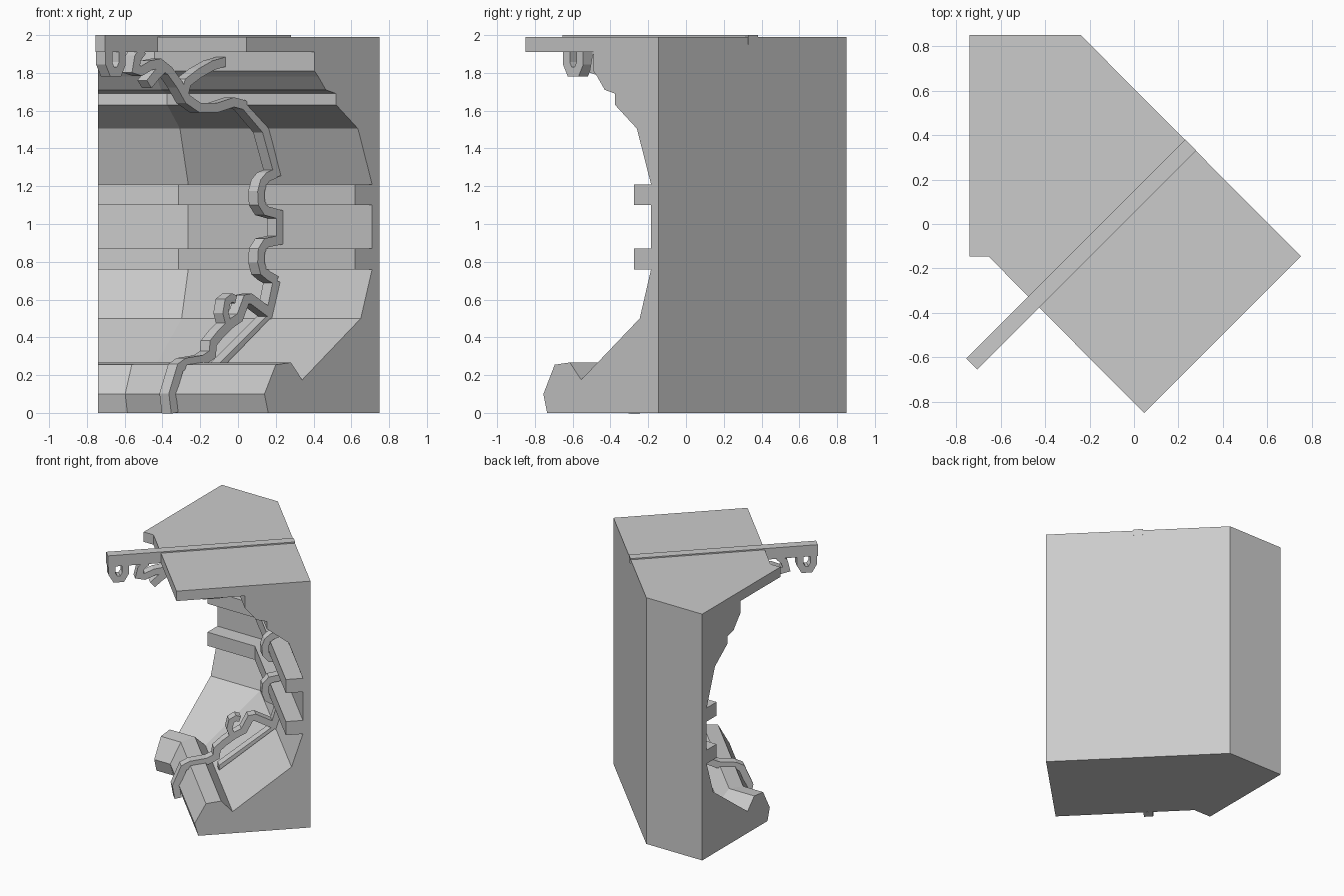
import bpy, bmesh, math
from mathutils import Vector

if "Cube" in bpy.data.objects:
    bpy.data.objects.remove(bpy.data.objects["Cube"])

R2 = math.sqrt(2)


def finish(name, bm):
    bmesh.ops.recalc_face_normals(bm, faces=bm.faces)
    me = bpy.data.meshes.new(name)
    bm.to_mesh(me)
    bm.free()
    ob = bpy.data.objects.new(name, me)
    bpy.context.collection.objects.link(ob)
    return ob


def loft(bm, rings):
    """Join closed rings into a capped solid."""
    vs = [[bm.verts.new(p) for p in ring] for ring in rings]
    n = len(vs[0])
    for a, b in zip(vs, vs[1:]):
        for i in range(n):
            j = (i + 1) % n
            bm.faces.new((a[i], a[j], b[j], b[i]))
    bm.faces.new(vs[0])
    bm.faces.new(vs[-1][::-1])


# Moulded wall: profile (x at the right end, z) swept round a mitred bend
profile = [(.75, 0), (.16, 0), (.14, .10), (.20, .255), (.28, .267), (.34, .175),
           (.65, .50), (.71, .76), (.62, .76), (.62, .87), (.71, .87),
           (.71, 1.10), (.62, 1.10), (.62, 1.21), (.71, 1.21), (.635, 1.505),
           (.52, 1.63), (.52, 1.69), (.465, 1.71), (.425, 1.78), (.405, 1.81),
           (.405, 1.91), (.045, 1.91), (.045, 1.99), (.75, 1.99)]
depth = [((.75 - x) * R2, z) for x, z in profile]
t = math.tan(math.radians(22.5))
bm = bmesh.new()
loft(bm, [[(-.74, .85 - d, z) for d, z in depth],
          [(-.24 - t * d, .85 - d, z) for d, z in depth],
          [(.75 - d / R2, -.145 - d / R2, z) for d, z in depth]])
finish("moulded_wall", bm)


# Rib parts lie in the diagonal plane: given as (x, z) on its right side
def plate(bm, pts):
    loft(bm, [[(x, x + .05, z) for x, z in pts],
              [(x - .05, x + .10, z) for x, z in pts]])


def ribbon(name, pts, width=.05):
    """Flat band of constant width along a path."""
    p = [Vector((x * R2, z)) for x, z in pts]
    left, right = [], []
    for i, c in enumerate(p):
        a = (c - p[i - 1]).normalized() if i else (p[1] - c).normalized()
        b = (p[i + 1] - c).normalized() if i < len(p) - 1 else a
        m = (a + b).normalized()
        nrm = Vector((-m.y, m.x))
        k = width / 2 / max(.6, m.dot(a))
        left.append(c + nrm * k)
        right.append(c - nrm * k)
    bm = bmesh.new()
    plate(bm, [(v.x / R2, v.y) for v in left + right[::-1]])
    finish(name, bm)


# Top bar running over the lip
bm = bmesh.new()
plate(bm, [(.28, 1.95), (-.42, 1.95), (-.42, 1.91), (-.705, 1.91),
           (-.705, 2.0), (.28, 2.0)])
finish("rib_top_bar", bm)

# Band hugging the base, then the scroll standing off the slope
ribbon("rib_base_scroll", [
    (-.335, 0), (-.347, .10), (-.305, .24), (-.27, .265), (-.18, .28),
    (-.135, .31), (-.13, .37), (-.09, .42), (-.04, .47), (.01, .505),
    (.045, .60), (.07, .605), (.17, .53), (.205, .70)], .052)
ribbon("rib_lower_curl", [
    (-.05, .47), (-.065, .53), (-.055, .59), (-.03, .61), (-.01, .60)], .042)
bm = bmesh.new()
plate(bm, [(-.12, .20), (-.12, .24), (.15, .51), (.19, .52)])
finish("rib_slope_strip", bm)

# Band around the two projecting wall mouldings
ribbon("rib_middle", [
    (.208, .70), (.165, .725), (.135, .75), (.122, .80), (.125, .86),
    (.15, .90), (.222, .915), (.222, 1.05), (.15, 1.07), (.125, 1.11),
    (.122, 1.17), (.135, 1.22), (.16, 1.25), (.206, 1.27)], .05)

# Upper band leaving the wall and curling beneath the ceiling
ribbon("rib_upper_band", [
    (.21, 1.25), (.205, 1.28), (.145, 1.50), (.035, 1.63), (-.02, 1.645),
    (-.11, 1.615), (-.20, 1.615), (-.265, 1.66), (-.31, 1.74), (-.36, 1.81),
    (-.41, 1.85), (-.46, 1.84), (-.51, 1.81), (-.54, 1.82), (-.53, 1.88),
    (-.50, 1.92)], .05)
ribbon("rib_upper_branch", [
    (-.28, 1.69), (-.265, 1.75), (-.20, 1.80), (-.13, 1.84), (-.06, 1.86)], .05)
ribbon("rib_upper_tooth", [(-.39, 1.83), (-.43, 1.79), (-.47, 1.74)], .055)

# Hanging loop at the front tip
ribbon("rib_tip_loop", [
    (-.683, 1.93), (-.683, 1.85), (-.665, 1.805), (-.63, 1.805),
    (-.612, 1.85), (-.612, 1.93)], .05)
